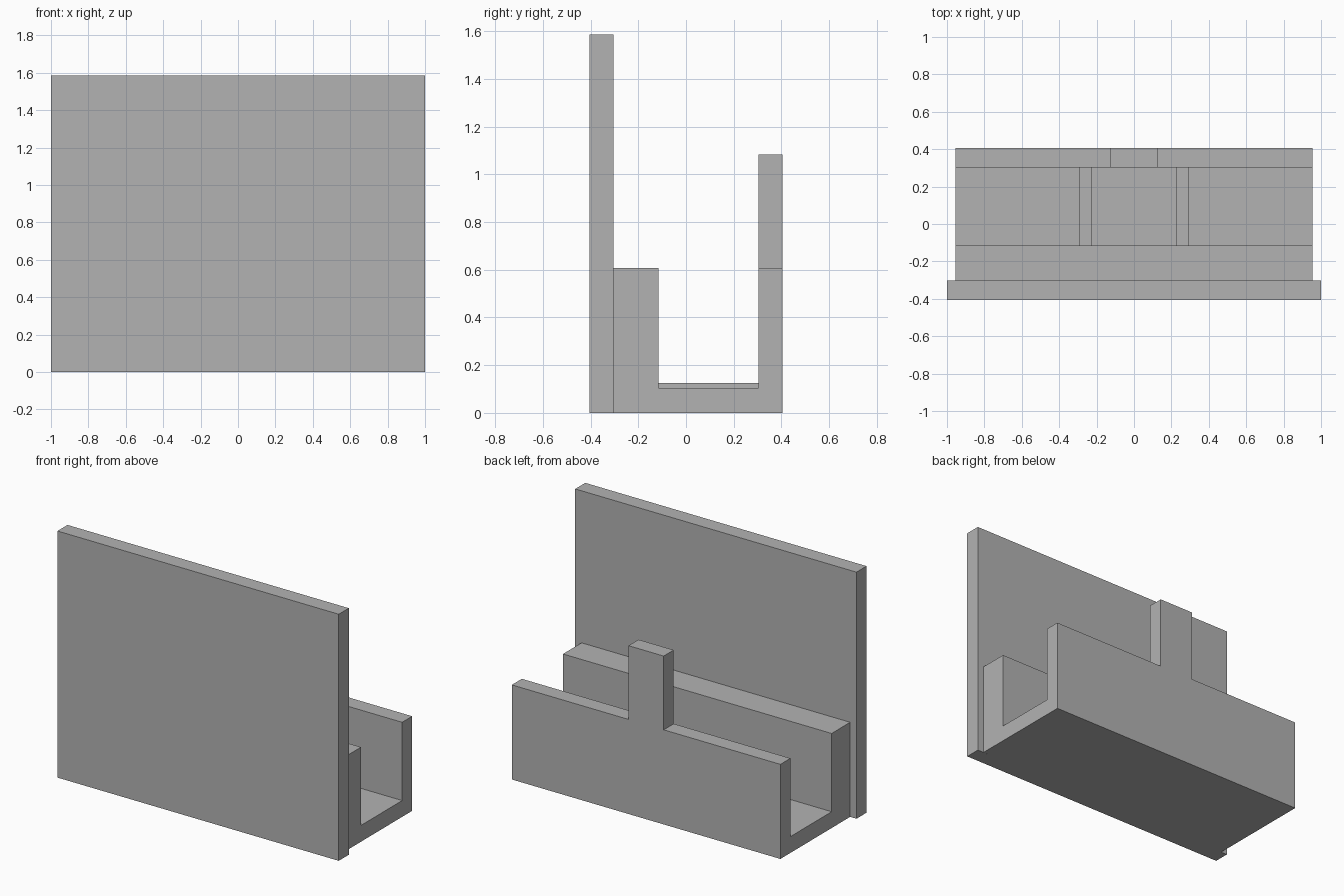
import bpy
import bmesh
import math
from mathutils import Vector

cube = bpy.data.objects.get("Cube")
if cube:
    bpy.data.objects.remove(cube, do_unlink=True)

# Shared colour
grey = bpy.data.materials.new("plain grey")
grey.use_nodes = True
colour = (0.45, 0.45, 0.45, 1)
grey.diffuse_color = colour
grey.node_tree.nodes["Principled BSDF"].inputs["Base Color"].default_value = colour


def finish(name, bm):
    bmesh.ops.recalc_face_normals(bm, faces=bm.faces)
    mesh = bpy.data.meshes.new(name)
    bm.to_mesh(mesh)
    bm.free()
    mesh.materials.append(grey)
    obj = bpy.data.objects.new(name, mesh)
    bpy.context.collection.objects.link(obj)
    return obj


def extrude_x(bm, profile, x0, x1):
    """Extrude a (y, z) profile along x."""
    face = bm.faces.new([bm.verts.new((x0, y, z)) for y, z in profile])
    new = bmesh.ops.extrude_face_region(bm, geom=[face], use_keep_orig=True)["geom"]
    verts = [v for v in new if isinstance(v, bmesh.types.BMVert)]
    bmesh.ops.translate(bm, verts=verts, vec=(x1 - x0, 0, 0))


def box(name, x0, x1, y0, y1, z0, z1):
    bm = bmesh.new()
    extrude_x(bm, [(y0, z0), (y1, z0), (y1, z1), (y0, z1)], x0, x1)
    return finish(name, bm)


back, wall, ledge = 0.405, 0.303, -0.115
floor, rim, tab_top = 0.105, 0.608, 1.082
half, tab_half = 0.955, 0.125

# Tall front panel
box("front_panel", -1, 1, -back, -wall, 0, 1.585)

# Channel tray: thick front block, floor and thin back wall
bm = bmesh.new()
extrude_x(bm, [(-wall, 0), (back, 0), (back, rim), (wall, rim),
               (wall, floor), (ledge, floor), (ledge, rim), (-wall, rim)], -half, half)

# Centre tab raised from the back wall
for x in (-tab_half, tab_half):
    bmesh.ops.bisect_plane(bm, geom=bm.verts[:] + bm.edges[:] + bm.faces[:],
                           plane_co=(x, 0, 0), plane_no=(1, 0, 0))
bm.normal_update()
tops = []
for f in bm.faces:
    c = f.calc_center_median()
    if abs(c.x) < tab_half and c.y > wall and abs(c.z - rim) < 0.001:
        tops.append(f)
new = bmesh.ops.extrude_face_region(bm, geom=tops)["geom"]
bmesh.ops.translate(bm, verts=[v for v in new if isinstance(v, bmesh.types.BMVert)],
                    vec=Vector((0, 0, tab_top - rim)))
bmesh.ops.recalc_face_normals(bm, faces=bm.faces)
bmesh.ops.dissolve_limit(bm, angle_limit=math.radians(1),
                         verts=bm.verts[:], edges=bm.edges[:])
finish("channel_tray", bm)

# Low ribs across the channel floor
for side, x in (("left", 0.26), ("right", -0.26)):
    box(side + "_floor_rib", x - 0.032, x + 0.032, ledge, wall, floor, 0.126)
